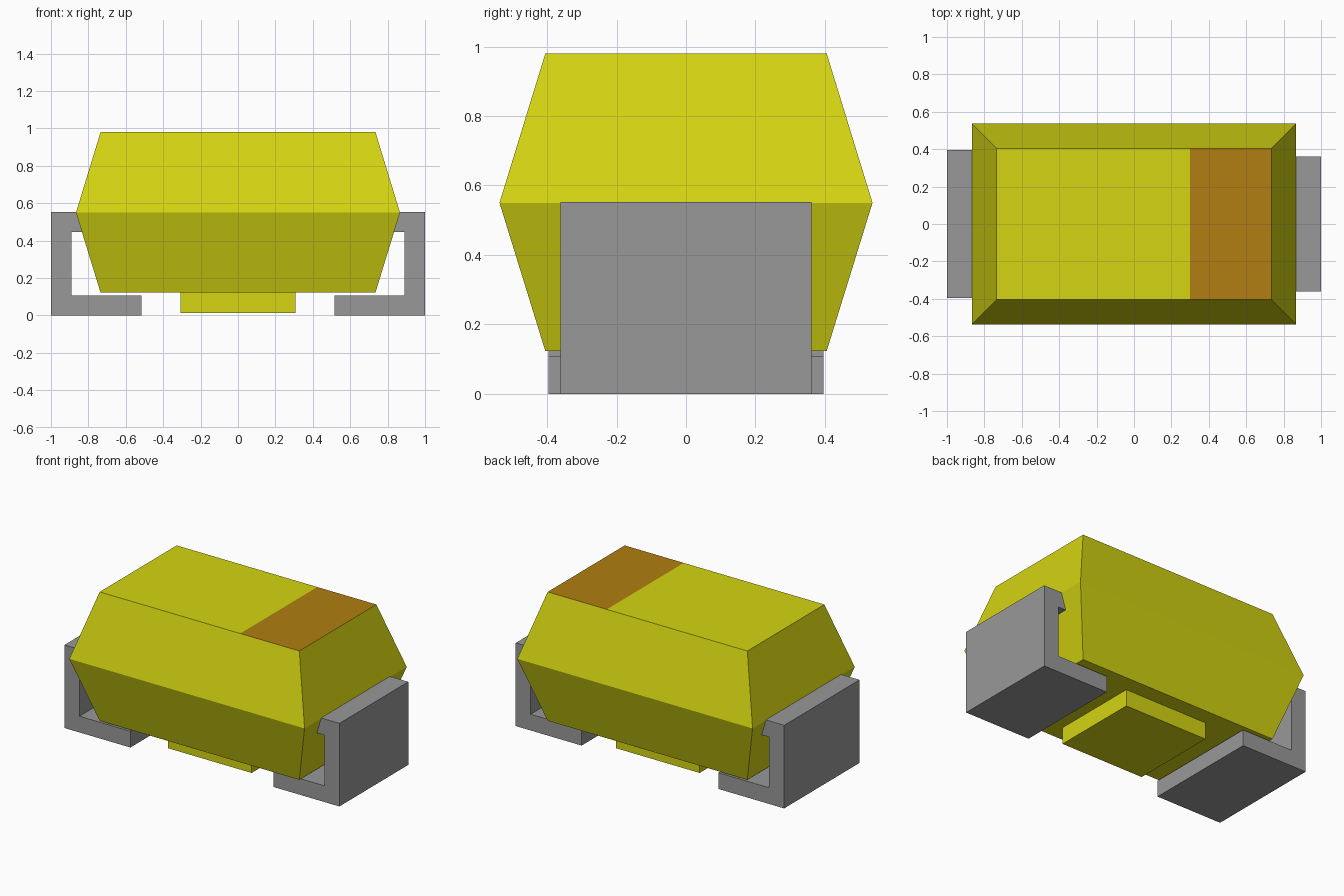
import bpy, bmesh

cube = bpy.data.objects.get("Cube")
if cube:
    bpy.data.objects.remove(cube, do_unlink=True)


def material(name, rgb):
    m = bpy.data.materials.new(name)
    m.use_nodes = True
    m.diffuse_color = (*rgb, 1)
    bsdf = next(n for n in m.node_tree.nodes if n.type == 'BSDF_PRINCIPLED')
    bsdf.inputs["Base Color"].default_value = (*rgb, 1)
    return m


YELLOW = material("yellow resin", (0.66, 0.66, 0.006))
BROWN = material("brown marking", (0.44, 0.21, 0.006))
GREY = material("grey metal", (0.315, 0.315, 0.315))


def finish(name, bm, *mats):
    bmesh.ops.recalc_face_normals(bm, faces=bm.faces[:])
    mesh = bpy.data.meshes.new(name)
    bm.to_mesh(mesh)
    bm.free()
    for m in mats:
        mesh.materials.append(m)
    obj = bpy.data.objects.new(name, mesh)
    bpy.context.collection.objects.link(obj)
    return obj


def loft(sections):
    """Closed solid through rectangles given as (half x, half y, z)."""
    bm = bmesh.new()
    rings = [[bm.verts.new((sx * hx, sy * hy, z))
              for sx, sy in ((-1, -1), (1, -1), (1, 1), (-1, 1))]
             for hx, hy, z in sections]
    for a, b in zip(rings, rings[1:]):
        for i in range(4):
            j = (i + 1) % 4
            bm.faces.new((a[i], a[j], b[j], b[i]))
    bm.faces.new(rings[0][::-1])
    bm.faces.new(rings[-1])
    return bm


# Moulded body, widest at its parting line, with a polarity band on the top
TOP, BAND_X = 0.98, 0.30
bm = loft([(0.735, 0.405, 0.123), (0.866, 0.537, 0.55), (0.735, 0.405, TOP)])
top = [f for f in bm.faces if all(v.co.z > TOP - 0.01 for v in f.verts)]
geom = top + [e for f in top for e in f.edges] + [v for f in top for v in f.verts]
bmesh.ops.bisect_plane(bm, geom=geom, plane_co=(BAND_X, 0, 0), plane_no=(1, 0, 0))
for f in bm.faces:
    c = f.calc_center_median()
    f.material_index = int(c.z > TOP - 0.01 and c.x > BAND_X)
finish("body", bm, YELLOW, BROWN)

# Raised pad under the body
finish("bottom_pad", loft([(0.307, 0.295, 0.012), (0.307, 0.295, 0.13)]), YELLOW)

# C-shaped terminals wrapping each end
PROFILE = [(0.515, 0), (1, 0), (1, 0.553), (0.80, 0.553), (0.80, 0.445),
           (0.89, 0.445), (0.89, 0.108), (0.515, 0.108)]
for name, side, half in (("left_terminal", 1, 0.362), ("right_terminal", -1, 0.396)):
    bm = bmesh.new()
    face = bm.faces.new([bm.verts.new((side * x, -half, z)) for x, z in PROFILE])
    new = bmesh.ops.extrude_face_region(bm, geom=[face])["geom"]
    bmesh.ops.translate(bm, vec=(0, 2 * half, 0),
                        verts=[g for g in new if isinstance(g, bmesh.types.BMVert)])
    finish(name, bm, GREY)
